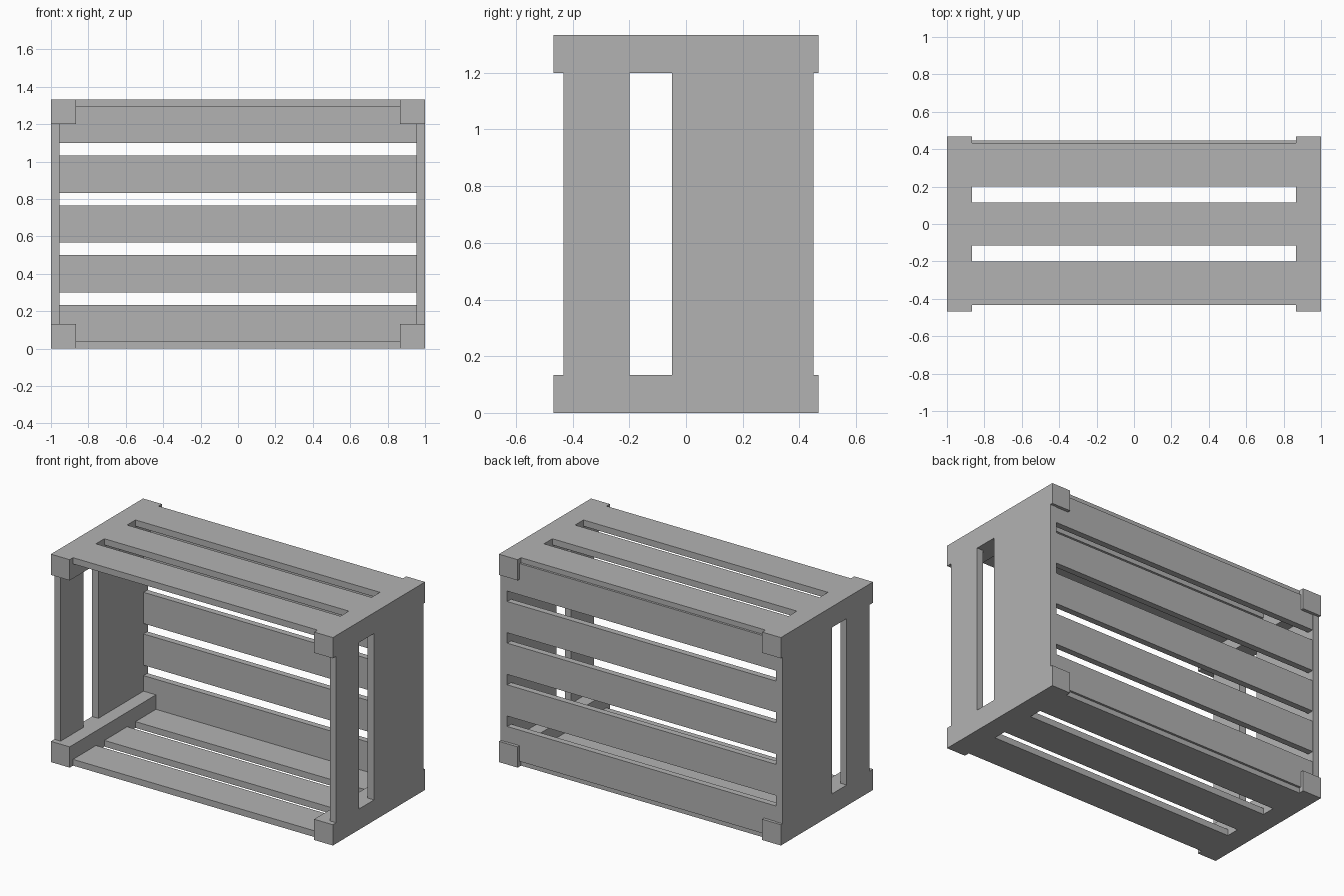
import bpy, bmesh

if "Cube" in bpy.data.objects:
    bpy.data.objects.remove(bpy.data.objects["Cube"])

grey = bpy.data.materials.new("neutral grey")
grey.diffuse_color = (0.448, 0.448, 0.448, 1)
grey.use_nodes = True
grey.node_tree.nodes["Principled BSDF"].inputs["Base Color"].default_value = grey.diffuse_color


def box(name, x, y, z):
    """Flat-faced box from (min, max) pairs on each axis."""
    bm = bmesh.new()
    bmesh.ops.create_cube(bm, size=1)
    for v in bm.verts:
        v.co = [lo + (c + 0.5) * (hi - lo) for c, (lo, hi) in zip(v.co, (x, y, z))]
    me = bpy.data.meshes.new(name)
    bm.to_mesh(me)
    bm.free()
    me.materials.append(grey)
    ob = bpy.data.objects.new(name, me)
    bpy.context.collection.objects.link(ob)
    return ob


H = 1.333     # crate height
BAR = 0.133   # corner bar section
T = 0.04      # slat thickness

# Corner bars running front to back
for side, x in (("left", (-1, -1 + BAR)), ("right", (1 - BAR, 1))):
    for level, z in (("bottom", (0, BAR)), ("top", (H - BAR, H))):
        box(f"{level}_{side}_bar", x, (-0.467, 0.467), z)

# Upright end boards, a narrow one at the front and a wide one at the back
for side, x in (("left", (-1, -0.955)), ("right", (0.955, 1))):
    box(f"{side}_front_board", x, (-0.433, -0.2), (BAR, H - BAR))
    box(f"{side}_back_board", x, (-0.05, 0.45), (BAR, H - BAR))

# Three long slats on the top and bottom
for level, z in (("bottom", (0, T)), ("top", (H - T, H))):
    for i, y in enumerate(((-0.433, -0.2), (-0.115, 0.115), (0.2, 0.433))):
        box(f"{level}_slat_{i + 1}", (-1 + BAR, 1 - BAR), y, z)

# Five horizontal back slats
for i in range(5):
    mid = H / 2 + (i - 2) * 0.267
    box(f"back_slat_{i + 1}", (-0.955, 0.955), (0.447 - T, 0.447), (mid - 0.1, mid + 0.1))
